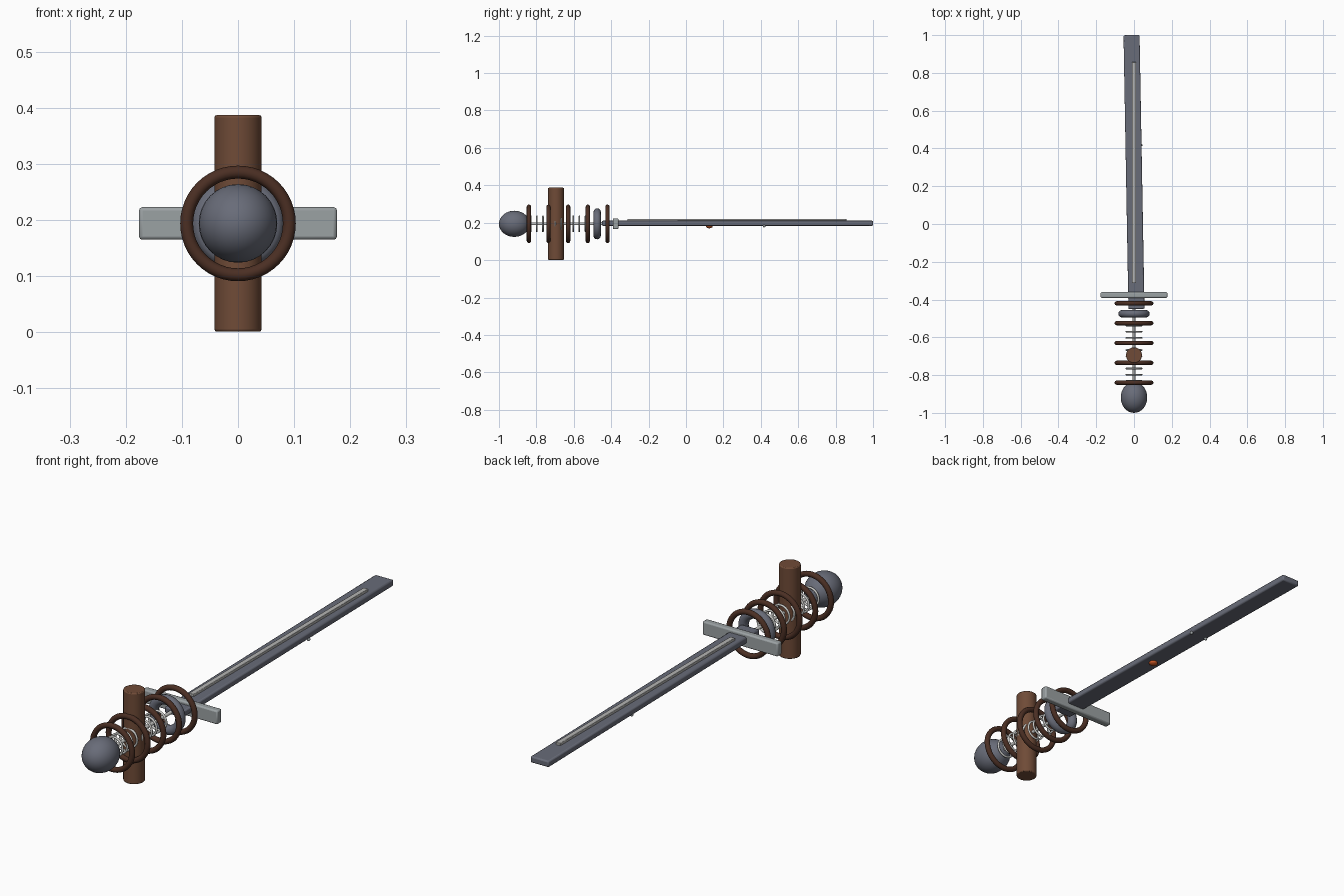
import bpy
from math import radians, pi

if "Cube" in bpy.data.objects:
    bpy.data.objects.remove(bpy.data.objects["Cube"])

AXIS = 0.194  # height of the sword's long axis
ALONG_Y = (pi / 2, 0, 0)


def material(name, rgb):
    m = bpy.data.materials.new(name)
    m.use_nodes = True
    m.diffuse_color = (*rgb, 1)
    m.node_tree.nodes["Principled BSDF"].inputs["Base Color"].default_value = (*rgb, 1)
    return m


dark_steel = material("dark_steel", (0.14, 0.15, 0.19))
guard_steel = material("guard_steel", (0.33, 0.36, 0.37))
pale_steel = material("pale_steel", (0.46, 0.46, 0.45))
wire_silver = material("wire_silver", (0.6, 0.6, 0.58))
wood = material("brown_wood", (0.16, 0.07, 0.038))
leather = material("dark_leather", (0.07, 0.028, 0.017))
orange = material("orange_gem", (0.6, 0.1, 0.02))


def finish(name, mat, bevel=0):
    ob = bpy.context.object
    ob.name = name
    ob.data.materials.append(mat)
    if bevel:
        bpy.ops.object.transform_apply(location=False, rotation=False, scale=True)
        mod = ob.modifiers.new("bevel", "BEVEL")
        mod.width, mod.segments, mod.limit_method = bevel, 2, "ANGLE"
    bpy.ops.object.shade_smooth_by_angle(angle=radians(40))
    return ob


def box(name, mat, loc, size, bevel, turn=0):
    bpy.ops.mesh.primitive_cube_add(size=1, location=loc, rotation=(0, 0, turn))
    bpy.context.object.scale = size
    return finish(name, mat, bevel)


def ball(name, mat, loc, radii):
    bpy.ops.mesh.primitive_uv_sphere_add(segments=32, ring_count=16, radius=1, location=loc)
    bpy.context.object.scale = radii
    return finish(name, mat)


def ring(name, mat, y, major, minor):
    bpy.ops.mesh.primitive_torus_add(location=(0, y, AXIS), rotation=ALONG_Y,
                                     major_radius=major, minor_radius=minor,
                                     major_segments=48, minor_segments=12)
    return finish(name, mat)


def cylinder(name, mat, loc, radius, depth, rot=(0, 0, 0), bevel=0):
    bpy.ops.mesh.primitive_cylinder_add(vertices=32, radius=radius, depth=depth,
                                        location=loc, rotation=rot)
    return finish(name, mat, bevel)


# Blade, slightly turned, with a raised strip on top
box("blade", dark_steel, (0, 0.275, 0.197), (0.085, 1.45, 0.027), 0.006, 0.018)
box("blade_strip", pale_steel, (0, 0.272, 0.213), (0.021, 1.17, 0.016), 0.002)

# Guard and collar
box("guard", guard_steel, (0, -0.376, AXIS), (0.353, 0.03, 0.058), 0.006)
ring("collar", dark_steel, -0.475, 0.063, 0.02)

# Grip: core rod, fine wire rings, wide wrap rings and upright handle
cylinder("grip_core", wire_silver, (0, -0.65, AXIS), 0.007, 0.44, ALONG_Y)
for i in range(10):
    ring(f"wire_ring_{i + 1}", wire_silver, -0.83 + i * 0.0325, 0.04, 0.0045)
for i in range(5):
    ring(f"wrap_ring_{i + 1}", leather, -0.84 + i * 0.105, 0.0915, 0.0115)
cylinder("cross_handle", wood, (0, -0.695, 0.194), 0.042, 0.386, bevel=0.004)

# Pommel
ball("pommel", dark_steel, (0, -0.918, AXIS), (0.07, 0.082, 0.07))

# Gem and studs on the underside of the blade
ball("gem", orange, (0, 0.125, 0.181), (0.018, 0.018, 0.011))
for side, label in ((1, "left"), (-1, "right")):
    ball(f"{label}_stud", guard_steel, (side * 0.038, 0.418, 0.182), (0.007,) * 3)
